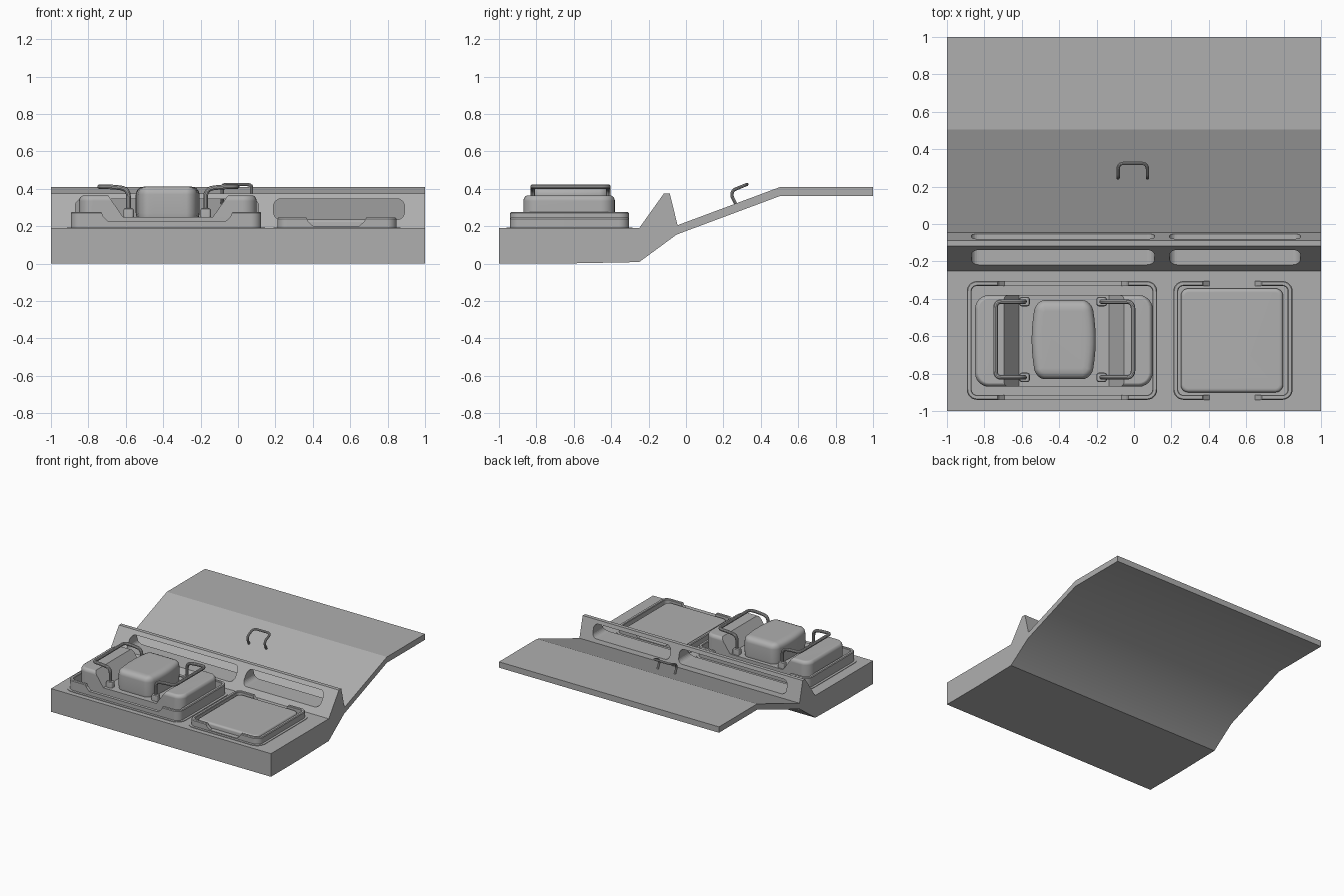
import bpy, bmesh, math
from mathutils import Vector

if "Cube" in bpy.data.objects:
    bpy.data.objects.remove(bpy.data.objects["Cube"])

GREY = bpy.data.materials.new('dark_grey')
GREY.diffuse_color = (.43, .43, .43, 1)
GREY.use_nodes = True
GREY.node_tree.nodes["Principled BSDF"].inputs["Base Color"].default_value = GREY.diffuse_color


def select(ob):
    bpy.ops.object.select_all(action='DESELECT')
    ob.select_set(True)
    bpy.context.view_layer.objects.active = ob


def shade(ob):
    """Smooth rounded edges while large flat faces stay flat."""
    select(ob)
    bpy.ops.object.shade_smooth_by_angle(angle=math.radians(35))
    if 'weighted' not in ob.modifiers:
        m = ob.modifiers.new('weighted', 'WEIGHTED_NORMAL')
        m.keep_sharp = True


def finish(name, bm, smooth=True):
    bmesh.ops.recalc_face_normals(bm, faces=bm.faces)
    me = bpy.data.meshes.new(name)
    bm.to_mesh(me)
    bm.free()
    me.materials.append(GREY)
    ob = bpy.data.objects.new(name, me)
    bpy.context.collection.objects.link(ob)
    if smooth:
        shade(ob)
    return ob


def rounded_rect(a0, a1, b0, b1, r, n=6, sides=0):
    """Rounded rectangle; 'sides' adds points along the straight edges."""
    arcs = []
    for k, (a, b) in enumerate([(a1 - r, b1 - r), (a0 + r, b1 - r), (a0 + r, b0 + r), (a1 - r, b0 + r)]):
        ts = [math.pi / 2 * (k + i / n) for i in range(n + 1)]
        arcs.append([Vector((a + r * math.cos(t), b + r * math.sin(t))) for t in ts])
    pts = []
    for k, arc in enumerate(arcs):
        nxt = arcs[(k + 1) % 4][0]
        pts += arc + [arc[-1].lerp(nxt, i / (sides + 1)) for i in range(1, sides + 1)]
    return pts


def loft(name, rect, r, rings, bulge=0):
    """Stack of inset rounded rectangles, capped at both ends."""
    bm = bmesh.new()
    x0, x1, y0, y1 = rect
    cx, cy, hy = (x0 + x1) / 2, (y0 + y1) / 2, (y1 - y0) / 2
    loops = []
    for d, z in rings:
        ring = rounded_rect(x0 + d, x1 - d, y0 + d, y1 - d, max(r - d, .01), sides=6 if bulge else 0)
        loops.append([bm.verts.new((cx + (x - cx) * (1 - bulge * ((y - cy) / hy) ** 2), y, z)) for x, y in ring])
    for lo, hi in zip(loops, loops[1:]):
        for i in range(len(lo)):
            j = (i + 1) % len(lo)
            bm.faces.new((lo[i], lo[j], hi[j], hi[i]))
    bm.faces.new(loops[0])
    bm.faces.new(loops[-1])
    return finish(name, bm)


def prism(name, pts, a, b, axis):
    """Extrude a profile along x (points are y,z) or along y (points are x,z)."""
    bm = bmesh.new()
    place = (lambda p, t: (t, *p)) if axis == 'x' else (lambda p, t: (p[0], t, p[1]))
    f = bm.faces.new([bm.verts.new(place(p, a)) for p in pts])
    out = bmesh.ops.extrude_face_region(bm, geom=[f])['geom']
    shift = (b - a, 0, 0) if axis == 'x' else (0, b - a, 0)
    bmesh.ops.translate(bm, vec=shift, verts=[v for v in out if isinstance(v, bmesh.types.BMVert)])
    return finish(name, bm, False)


def cut(ob, cutter, smooth=True):
    ob.modifiers.clear()
    m = ob.modifiers.new('cut', 'BOOLEAN')
    m.operation, m.solver, m.object = 'DIFFERENCE', 'EXACT', cutter
    select(ob)
    bpy.ops.object.modifier_apply(modifier='cut')
    bpy.data.objects.remove(cutter)
    if smooth:
        shade(ob)


def rod(name, pts, radius, fillet):
    """Round bar along a path with rounded corners."""
    P = [Vector(p) for p in pts]
    path = [P[0]]
    for a, b, c in zip(P, P[1:], P[2:]):
        f = min(fillet, (a - b).length * .48, (c - b).length * .48)
        s, e = b + (a - b).normalized() * f, b + (c - b).normalized() * f
        for i in range(6):
            t = i / 5
            path.append(s * (1 - t) ** 2 + b * 2 * t * (1 - t) + e * t * t)
    path.append(P[-1])
    cu = bpy.data.curves.new(name, 'CURVE')
    cu.dimensions = '3D'
    cu.bevel_depth, cu.bevel_resolution, cu.use_fill_caps = radius, 3, True
    cu.materials.append(GREY)
    sp = cu.splines.new('POLY')
    sp.points.add(len(path) - 1)
    for q, p in zip(sp.points, path):
        q.co = (*p, 1)
    ob = bpy.data.objects.new(name, cu)
    bpy.context.collection.objects.link(ob)
    select(ob)
    bpy.ops.object.convert(target='MESH')
    shade(bpy.context.object)


# Base slab with slotted ridge and rear ramp
base = prism('base_and_ramp', [(-1, 0), (-.67, 0), (-.25, .008), (-.05, .155), (.505, .362), (1, .362),
                               (1, .41), (.505, .41), (-.045, .205), (-.087, .375), (-.118, .375),
                               (-.25, .19), (-1, .19)], -1, 1, 'x')
for x0, x1 in [(-.87, .11), (.19, .89)]:
    cut(base, prism('slot_cutter', rounded_rect(x0, x1, .235, .346, .04), -.3, 0, 'y'), False)
# The underside of the ramp is softly shaded
for p in base.data.polygons:
    p.use_smooth = p.normal.z < -.5 and p.center.y > -.25 and p.area > .2

# Trays: flange, raised rim, inner floor, dips in front and back walls
for name, rect, top, dip0, dip1, low in [('left_tray', (-.914, .144, -.96, -.285), .275, -.73, -.03, .225),
                                         ('right_tray', (.19, .868, -.96, -.285), .245, .365, .685, .2)]:
    tray = loft(name, rect, .075, [(0, .185), (0, .194), (.02, .194), (.02, top - .006), (.025, top),
                                   (.042, top), (.046, top - .005), (.046, .199)])
    s = .025
    cut(tray, prism('dip_cutter', [(dip0 - .01, top + .05), (dip0, top), (dip0 + s * .4, low + s),
                                   (dip0 + s * 1.5, low), (dip1 - s * 1.5, low), (dip1 - s * .4, low + s),
                                   (dip1, top), (dip1 + .01, top + .05)], -1.1, -.2, 'y'))

# Raised block with a sloped valley across the middle
block = loft('valley_block', (-.85, .1, -.87, -.38), .075,
             [(0, .19), (0, .335), (.003, .348), (.011, .359), (.022, .365)])
cut(block, prism('valley_cutter', [(-.73, .415), (-.695, .365), (-.615, .25), (-.134, .25),
                                   (-.053, .365), (-.018, .415)], -1, -.2, 'y'))

# Cushion in the valley and pad in the right tray
loft('cushion', (-.547, -.205, -.83, -.407), .055,
     [(.006, .24), (0, .27), (0, .37), (.006, .39), (.018, .403), (.035, .41), (.06, .413)], bulge=.14)
loft('pad', (.25, .797, -.9, -.345), .04,
     [(0, .19), (0, .222), (.004, .23), (.012, .235), (.022, .236)])

# Carry handles with collars at their feet
for side, foot, end in [('left', -.585, -.74), ('right', -.173, -.005)]:
    ys = (-.415, -.82)
    d = math.copysign(.03, end - foot)
    half = [(foot, .25), (foot, .4), (foot + d * 3, .41), (end, .411)]
    path = [(x, ys[0], z) for x, z in half] + [(x, ys[1], z) for x, z in reversed(half)]
    rod(side + '_handle', path, .0125, .045)
    for y in ys:
        loft(side + '_handle_collar', (foot - .028, foot + .028, y - .025, y + .025), .014,
             [(0, .245), (0, .287), (.004, .293), (.012, .296)])

# Small pull handle on the ramp
half = [(.268, .315), (.243, .365), (.252, .393), (.325, .423)]
rod('ramp_pull', [(-.085, y, z) for y, z in half] + [(.072, y, z) for y, z in reversed(half)], .009, .035)
